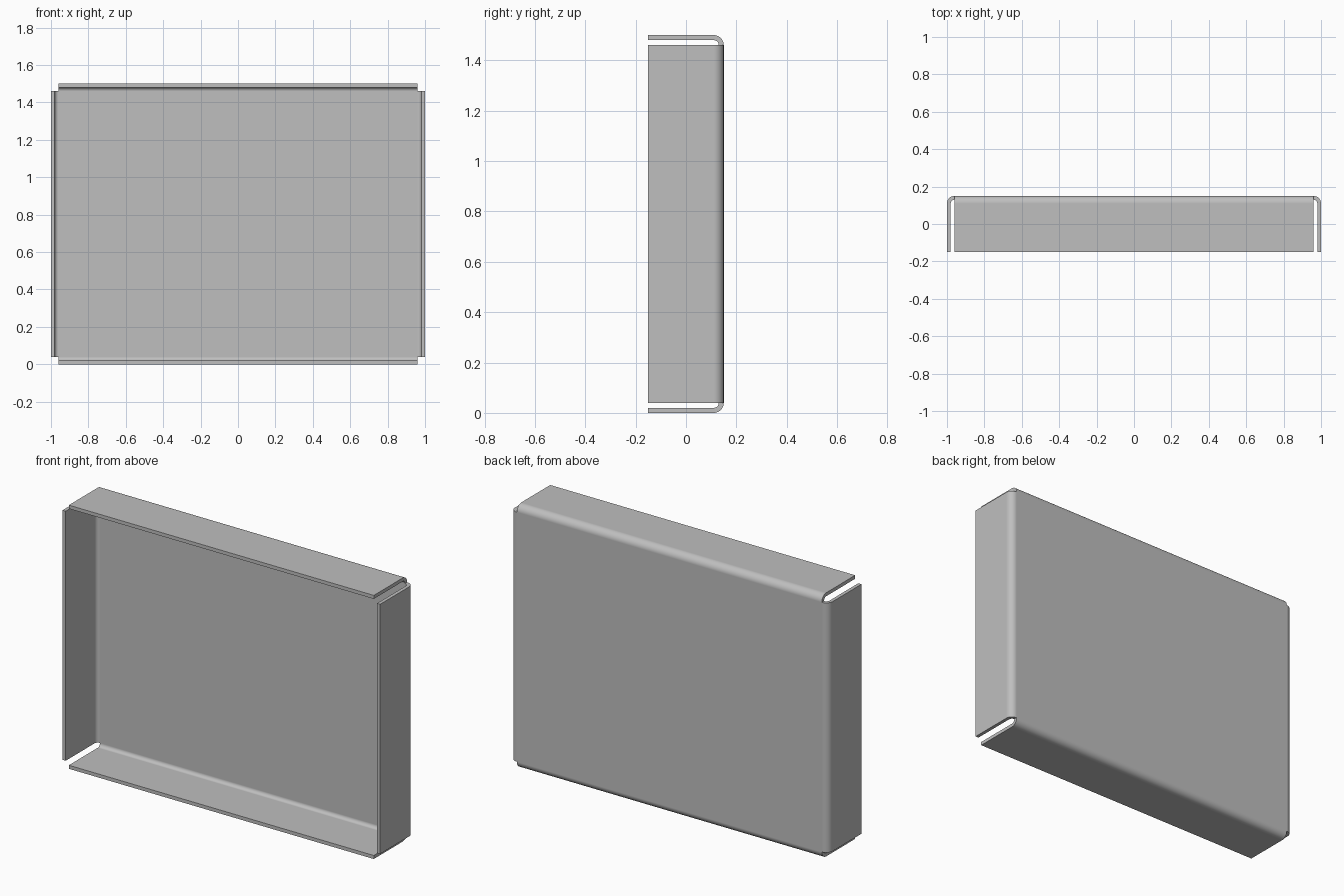
import bpy, bmesh, math
from mathutils import Matrix, Vector

cube = bpy.data.objects.get("Cube")
if cube:
    bpy.data.objects.remove(cube)

WIDTH, HEIGHT, DEPTH = 2.0, 1.5, 0.30
THICK, RADIUS, STEPS = 0.02, 0.04, 10
FORWARD = Vector((0, -1, 0))

# Single sheet metal colour
metal = bpy.data.materials.new("plain grey metal")
colour = (0.52, 0.52, 0.52, 1)
metal.diffuse_color = colour
metal.use_nodes = True
for node in metal.node_tree.nodes:
    if node.type == 'BSDF_PRINCIPLED':
        node.inputs["Base Color"].default_value = colour
        node.inputs["Roughness"].default_value = 0.6

# Flat back panel, inset by the bend radius on every side
bm = bmesh.new()
back = DEPTH / 2
size = Vector((WIDTH - 2 * RADIUS, THICK, HEIGHT - 2 * RADIUS))
place = Matrix.Translation((0, back - THICK / 2, HEIGHT / 2)) @ Matrix.Diagonal((*size, 1))
bmesh.ops.create_cube(bm, size=1, matrix=place)
bm.normal_update()


def extrude(face):
    return bmesh.ops.extrude_discrete_faces(bm, faces=[face])["faces"][0]


def fold_flange(face):
    """Roll one panel edge forward through a right angle, then pull out the flange."""
    outward = face.normal.copy()
    pivot = face.calc_center_median()
    pivot.y = back - RADIUS
    turn = Matrix.Rotation(math.pi / 2 / STEPS, 3, outward.cross(FORWARD))
    for _ in range(STEPS):
        face = extrude(face)
        bmesh.ops.rotate(bm, cent=pivot, matrix=turn, verts=face.verts[:])
    face = extrude(face)
    bmesh.ops.translate(bm, vec=FORWARD * (DEPTH - RADIUS), verts=face.verts[:])


# Four folded flanges, leaving open relief notches at the corners
for edge_face in [f for f in bm.faces if abs(f.normal.y) < 0.5]:
    fold_flange(edge_face)

bmesh.ops.recalc_face_normals(bm, faces=bm.faces[:])
mesh = bpy.data.meshes.new("folded_tray")
bm.to_mesh(mesh)
bm.free()
mesh.materials.append(metal)
tray = bpy.data.objects.new("folded_tray", mesh)
bpy.context.collection.objects.link(tray)

# Smooth bends with crisp cut edges and flat panels
bpy.ops.object.select_all(action='DESELECT')
tray.select_set(True)
bpy.context.view_layer.objects.active = tray
bpy.ops.object.shade_smooth_by_angle(angle=math.radians(30))
weighted = tray.modifiers.new("flat panels", 'WEIGHTED_NORMAL')
weighted.keep_sharp = True
